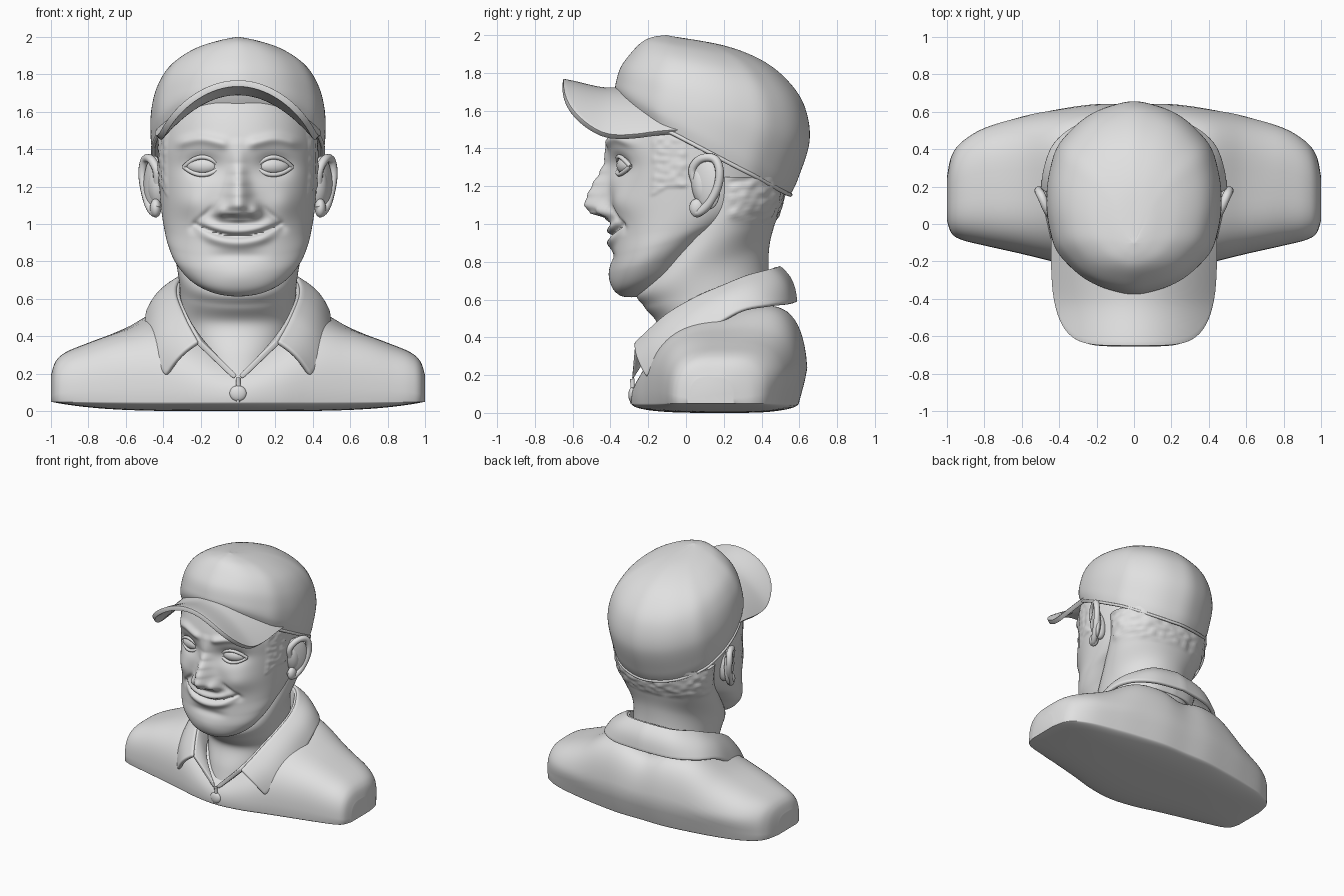
import bpy, bmesh, math
from math import sin, cos, pi, exp
from mathutils import Vector, noise

if "Cube" in bpy.data.objects:
    bpy.data.objects.remove(bpy.data.objects["Cube"])

clay = bpy.data.materials.new("light_grey_clay")
clay.use_nodes = True
clay.diffuse_color = (0.75, 0.75, 0.75, 1)
clay.node_tree.nodes["Principled BSDF"].inputs["Base Color"].default_value = clay.diffuse_color


def spline(pts, t):
    """Smooth curve through tuples, t from 0 to 1."""
    n = len(pts) - 1
    i = min(int(t * n), n - 1)
    f = t * n - i
    a, b, c, d = (Vector(pts[max(0, min(n, i + k))]) for k in (-1, 0, 1, 2))
    return b + 0.5 * f * (c - a + f * (2 * a - 5 * b + 4 * c - d + f * (3 * (b - c) + d - a)))


def spow(v, p):
    return math.copysign(abs(v) ** p, v)


def bump(v, centre, size):
    return exp(-((v - centre) / size) ** 2)


def step(a, b, v):
    v = max(0, min(1, (v - a) / (b - a)))
    return v * v * (3 - 2 * v)


def finish(obj, angle=60):
    obj.data.materials.append(clay)
    bpy.ops.object.select_all(action='DESELECT')
    bpy.context.view_layer.objects.active = obj
    obj.select_set(True)
    bpy.ops.object.shade_smooth_by_angle(angle=math.radians(angle))
    return obj


def skin(name, rows, closed=True, thick=0, angle=60):
    """Skin rows of points into a surface."""
    bm = bmesh.new()
    vs = [[bm.verts.new(p) for p in r] for r in rows]
    n = len(rows[0])
    for a, b in zip(vs, vs[1:]):
        for j in range(n if closed else n - 1):
            k = (j + 1) % n
            bm.faces.new((a[j], a[k], b[k], b[j]))
    if closed:
        bm.faces.new(vs[0])
        bm.faces.new(vs[-1])
    bmesh.ops.recalc_face_normals(bm, faces=bm.faces)
    me = bpy.data.meshes.new(name)
    bm.to_mesh(me)
    bm.free()
    obj = bpy.data.objects.new(name, me)
    bpy.context.collection.objects.link(obj)
    if thick:
        m = obj.modifiers.new("thickness", 'SOLIDIFY')
        m.thickness, m.offset = thick, 0
        m = obj.modifiers.new("round", 'BEVEL')
        m.width, m.segments = thick * 0.35, 2
    return finish(obj, angle)


def oval_rows(rings, count, around, p=1.0, shape=None):
    """Tilted ovals; each ring is front y, front z, back y, back z, half width."""
    rows = []
    for i in range(count):
        yf, zf, yb, zb, w = spline(rings, i / (count - 1))
        row = []
        for j in range(around):
            a = 2 * pi * j / around
            s = spow(cos(a), p)
            co = Vector((w * spow(sin(a), p), (yf + yb) / 2 - s * (yb - yf) / 2,
                         (zf + zb) / 2 - s * (zb - zf) / 2))
            row.append(shape(co, a) if shape else co)
        rows.append(row)
    return rows


def tube(name, pts, radius, cyclic=False):
    cu = bpy.data.curves.new(name, 'CURVE')
    cu.dimensions = '3D'
    cu.bevel_depth, cu.bevel_resolution, cu.use_fill_caps = radius, 3, True
    s = cu.splines.new('POLY')
    s.points.add(len(pts) - 1)
    for q, p in zip(s.points, pts):
        q.co = (*p, 1)
    s.use_cyclic_u = cyclic
    obj = bpy.data.objects.new(name, cu)
    bpy.context.collection.objects.link(obj)
    obj.data.materials.append(clay)


def ball(name, loc, scale, rot=(0, 0, 0)):
    bpy.ops.mesh.primitive_uv_sphere_add(segments=32, ring_count=20, location=loc, rotation=rot)
    obj = bpy.context.object
    obj.name, obj.scale = name, scale
    return finish(obj)


# Head with sculpted face
nose_heights = [(1.0, 0), (1.03, .03), (1.06, .11), (1.1, .135), (1.15, .115),
                (1.21, .085), (1.27, .05), (1.33, .022), (1.42, .01), (1.47, 0)]


def nose_height(z):
    for (a, h), (b, k) in zip(nose_heights, nose_heights[1:]):
        if a <= z < b:
            return h + (k - h) * step(a, b, z)
    return 0


def face(co, a):
    x, y, z = abs(co.x), co.y, co.z
    f = step(0, .2, -y)
    flare = .045 + .03 * step(1.3, 1.08, z)
    d = nose_height(z) * exp(-(x / flare) ** 2 * 1.1)
    d += .05 * bump(x, .09, .034) * bump(z, 1.07, .04)
    d -= .05 * bump(x, .19, .1) * bump(z, 1.31, .065)
    d += .022 * bump(z, 1.425 + .03 * bump(x, .2, .1), .028) * step(.03, .09, x) * step(.36, .28, x)
    d += .028 * bump(x, .25, .09) * bump(z, 1.11, .08)
    # Smiling lips
    lip = .94 + .06 * (x / .22) ** 2
    fade = step(.24, .12, x)
    d += fade * (.022 * bump(z, lip + .025, .025) + .024 * bump(z, lip - .04, .028))
    d -= .02 * bump(z, lip - .004, .011) * step(.25, .2, x)
    d -= .012 * bump(z, .83, .03) * step(.2, .05, x)
    d += .01 * bump(z, .72, .06) * bump(x, 0, .12)
    # Smile folds
    fold = .11 + .13 * step(1.13, .97, z)
    d -= .014 * bump(x, fold, .024) * step(.93, 1.0, z) * step(1.14, 1.08, z)
    co.y -= f * d
    # Sideburns
    burn = step(-.19, -.17, y) * step(.01, -.01, y) * step(1.18, 1.21, z + .6 * max(0, -.1 - y))
    co.x *= 1 + burn * (.015 + .015 * noise.noise(co * 30))
    return co


head_rings = [(-.29, .612, -.2, .62, .04), (-.345, .62, -.07, .68, .16), (-.385, .66, .01, .76, .26),
              (-.4, .74, .08, .86, .335), (-.395, .83, .2, .96, .375), (-.395, .93, .34, 1.03, .395),
              (-.4, 1.05, .44, 1.1, .41), (-.41, 1.18, .49, 1.2, .42), (-.41, 1.3, .5, 1.3, .425),
              (-.415, 1.42, .5, 1.38, .425), (-.39, 1.54, .5, 1.42, .42), (-.34, 1.68, .5, 1.46, .41)]
skin("head", oval_rows(head_rings, 170, 200, .94, face))


# Neck with hair at the nape
def nape(co, a):
    hair = step(.2, .24, co.y) * step(1.0, 1.04, co.z)
    out = Vector((co.x, co.y - .2, 0)).normalized()
    return co + out * hair * (.006 + .012 * noise.noise(Vector((co.x * 18, co.y * 18, co.z * 32))))


neck_rings = [(-.25, .1, .4, .1, .2), (-.2, .3, .46, .3, .26), (-.15, .46, .47, .5, .31),
              (-.22, .56, .44, .7, .31), (-.26, .66, .44, .87, .325), (-.1, .9, .47, 1.0, .365),
              (0, 1.1, .51, 1.12, .395), (0, 1.25, .53, 1.25, .41)]
skin("neck", oval_rows(neck_rings, 70, 120, .95, nape))

# Eyes, lids and ears
for side, label in ((1, "left"), (-1, "right")):
    ball(label + "_eye", (side * .19, -.318, 1.31), (.088, .045, .048), (0, 0, side * .28))
    for lid, rise in (("upper", .052), ("lower", -.042)):
        pts = []
        for i in range(17):
            u = i / 8 - 1
            x = .19 + .098 * u
            pts.append((side * x, -.354 + .3 * (x - .19) + .03 * u * u, 1.305 + rise * (1 - u * u)))
        tube(f"{label}_{lid}_lid", pts, .012)
    ball(label + "_ear", (side * .455, .105, 1.22), (.032, .085, .145), (.16, 0, -side * .5))
    ball(label + "_ear_root", (side * .42, .09, 1.2), (.06, .06, .12), (.16, 0, 0))
    rim = [(.43, .05, 1.22), (.435, .035, 1.29), (.465, .08, 1.345), (.495, .15, 1.345), (.51, .178, 1.28),
           (.5, .165, 1.19), (.475, .115, 1.1), (.445, .06, 1.06), (.43, .04, 1.1)]
    tube(label + "_ear_rim", [spline([(side * x, y, z) for x, y, z in rim], i / 40) for i in range(41)], .023)
    ball(label + "_ear_lobe", (side * .44, .06, 1.085), (.03, .042, .05))


# Cap crown with six panels
def panels(co, a):
    seam = (a / (pi / 3) + .5) % 1 - .5
    k = 1 + .018 * exp(-(seam / .16) ** 2)
    return Vector((co.x * k, .12 + (co.y - .12) * k, co.z))


crown_rings = [(-.335, 1.62, .545, 1.155, .455), (-.365, 1.7, .585, 1.24, .467), (-.36, 1.76, .645, 1.44, .464),
               (-.335, 1.835, .62, 1.62, .432), (-.28, 1.91, .535, 1.755, .366), (-.225, 1.965, .4, 1.865, .25),
               (-.17, 1.99, .2, 1.945, .12), (-.1, 2, -.08, 1.995, .01)]
skin("cap_crown", oval_rows(crown_rings, 50, 120, .95, panels))
rim = oval_rows(crown_rings, 2, 120, .95, panels)[0]
tube("cap_rim", rim, .011, True)

# Curved cap brim
brim = []
for i in range(49):
    x = .43 * sin(pi * (i / 48 - .5))
    u = min(1, abs(x) / .431)
    front = -.13 - .522 * (1 - u ** 5) ** .36
    back = .17 - .47 * (1 - u * u) ** .5
    row = []
    for j in range(17):
        y = back + (front - back) * j / 16
        lift = .05 * step(-.4, -.7, y) + .04 * u * step(-.45, -.05, y)
        row.append((x, y, 1.705 - 1.4 * x * x + lift))
    brim.append(row)
skin("cap_brim", brim, closed=False, thick=.034)

# Shirt torso, lofted from shoulder to shoulder
half = [(0, -.29, .645, .45), (.2, -.265, .645, .5), (.4, -.21, .62, .52), (.6, -.16, .585, .44),
        (.8, -.115, .53, .365), (.92, -.085, .455, .315), (.975, -.05, .37, .265), (1.0, .02, .25, .19)]
stations = [(-x, *rest) for x, *rest in reversed(half[1:])] + half
rows = []
for i in range(113):
    x, yf, yb, top = spline(stations, i / 112)
    tilt = .42 * step(.75, .1, abs(x))
    row = []
    for j in range(72):
        a = 2 * pi * j / 72
        y = (yf + yb) / 2 + (yb - yf) / 2 * spow(cos(a), .62)
        if sin(a) >= 0:
            z = .05 + (top + tilt * (y - .2) - .05) * sin(a) ** .68
            y -= .05 * step(.25, .04, z) * step(.3, .6, y)
        else:
            y -= .05 * step(.3, .6, y)
            z = .05 + .05 * (1 - x ** 4) * sin(a)
        row.append((x, y, z))
    rows.append(row)
skin("shirt_body", rows, angle=45)

# Folded collar and its inner stand
fold_line = [(0, .485, .77), (.19, .445, .755), (.29, .32, .72), (.325, .2, .67), (.325, .06, .61),
             (.295, -.08, .53), (.26, -.17, .455), (.21, -.265, .365)]
hem_line = [(0, .575, .585), (.25, .54, .575), (.41, .44, .565), (.475, .29, .535), (.488, .12, .435),
            (.48, -.02, .35), (.45, -.12, .27), (.38, -.205, .19)]
stand_line = [(0, .45, .6), (.17, .42, .6), (.27, .3, .57), (.29, .2, .52), (.27, .05, .45),
              (.22, -.1, .38), (.14, -.2, .3), (.012, -.285, .18)]


def both_sides(line, t):
    p = spline(line, abs(t))
    return Vector((p.x if t > 0 else -p.x, p.y, p.z))


for name, line, puff in (("collar", hem_line, .026), ("collar_stand", stand_line, 0)):
    rows = []
    for i in range(81):
        t = i / 40 - 1
        a, b = both_sides(fold_line, t), both_sides(line, t)
        out = Vector((a.x, a.y - .15, .3)).normalized()
        rows.append([a.lerp(b, j / 10) + out * puff * sin(pi * j / 10) for j in range(11)])
    skin(name, rows, closed=False, thick=.03)

# Shirt opening and button
tube("shirt_opening", [(0, -.285, .05), (.004, -.28, .11), (0, -.285, .18)], .012)
ball("button", (0, -.285, .095), (.045, .02, .042))
